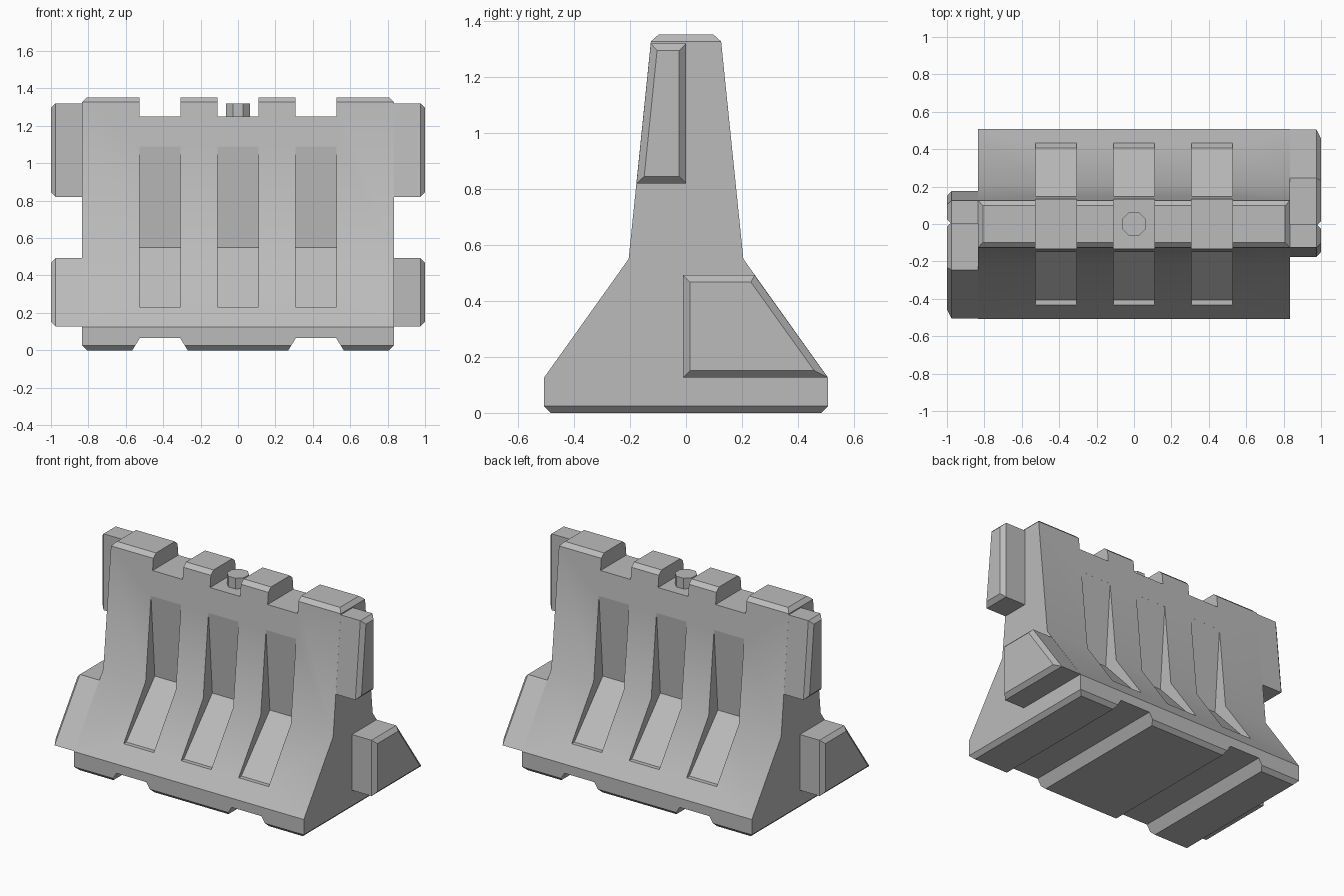
import bpy, bmesh, math
from mathutils import Matrix

cube = bpy.data.objects.get("Cube")
if cube:
    bpy.data.objects.remove(cube, do_unlink=True)

grey = bpy.data.materials.new("plain grey")
grey.use_nodes = True
grey.diffuse_color = (0.5, 0.5, 0.5, 1)
grey.node_tree.nodes["Principled BSDF"].inputs["Base Color"].default_value = (0.5, 0.5, 0.5, 1)

HALF = 0.833          # half length of the main body
CHAMFER = 0.025
BANDS = (-0.417, 0.0, 0.417)
BAND_HALF = 0.109


def prism(name, profile, axis, start, end, chamfer=None):
    """Extrude a profile along x (profile is y, z) or y (profile is x, z)."""
    bm = bmesh.new()
    place = (lambda a, b: (start, a, b)) if axis == "x" else (lambda a, b: (a, start, b))
    face = bm.faces.new([bm.verts.new(place(a, b)) for a, b in profile])
    out = bmesh.ops.extrude_face_region(bm, geom=[face])["geom"]
    move = (end - start, 0, 0) if axis == "x" else (0, end - start, 0)
    bmesh.ops.translate(bm, vec=move, verts=[g for g in out if isinstance(g, bmesh.types.BMVert)])
    bmesh.ops.recalc_face_normals(bm, faces=bm.faces)
    if chamfer:
        edges = [e for e in bm.edges if chamfer(e)]
        bmesh.ops.bevel(bm, geom=edges, offset=CHAMFER, segments=1, profile=0.5, affect="EDGES")
    return finish(name, bm)


def finish(name, bm):
    mesh = bpy.data.meshes.new(name)
    bm.to_mesh(mesh)
    bm.free()
    obj = bpy.data.objects.new(name, mesh)
    bpy.context.collection.objects.link(obj)
    mesh.materials.append(grey)
    return obj


def activate(obj):
    bpy.ops.object.select_all(action="DESELECT")
    obj.select_set(True)
    bpy.context.view_layer.objects.active = obj


def cut(target, cutter):
    cutter.hide_render = True
    mod = target.modifiers.new("cut", "BOOLEAN")
    mod.operation = "DIFFERENCE"
    mod.solver = "EXACT"
    mod.object = cutter
    activate(target)
    bpy.ops.object.modifier_apply(modifier=mod.name)
    bpy.data.objects.remove(cutter, do_unlink=True)


# Main body: flared cross-section with chamfered top and bottom rims
side = [(0.508, 0), (0.508, 0.125), (0.205, 0.55), (0.123, 1.352)]
outline = side + [(-y, z) for y, z in reversed(side)]


def on_rim(edge):
    zs = [v.co.z for v in edge.verts]
    return max(zs) < 0.01 or min(zs) > 1.34


body = prism("barrier_body", outline, "x", -HALF, HALF, on_rim)

# Sloped pockets on both long sides
for c in BANDS:
    for s in (1, -1):
        pocket = [(0.405, 0.23), (0.11, 0.55), (0.1495, 1.09), (0.6, 1.09), (0.6, 0.23)]
        cut(body, prism("pocket_cutter", [(s * y, z) for y, z in pocket], "x",
                        c - BAND_HALF, c + BAND_HALF))

# Notches along the top edge
for c in BANDS:
    l, r = c - BAND_HALF, c + BAND_HALF
    cut(body, prism("notch_cutter", [(l, 1.25), (r, 1.25), (r, 1.5), (l, 1.5)], "y", -0.4, 0.4))

# Flared lifting slots across the underside
for c in (BANDS[0], BANDS[2]):
    slot = [(c - 0.16, -0.02), (c + 0.16, -0.02), (c + 0.108, 0.065), (c - 0.108, 0.065)]
    cut(body, prism("slot_cutter", slot, "y", -0.8, 0.8))

activate(body)
bpy.ops.object.shade_smooth_by_angle(angle=math.radians(31))

# Interlocking end blocks, repeated by a half turn at the other end
upper = [(-0.177, 0.82), (0, 0.82), (0, 1.32), (-0.126, 1.32)]
lower = [(-0.01, 0.127), (0.506, 0.127), (0.245, 0.492), (-0.01, 0.492)]


def on_outer_face(edge):
    return min(v.co.x for v in edge.verts) > 0.99


for end, turn in (("left", 0), ("right", math.pi)):
    for level, profile in (("upper", upper), ("lower", lower)):
        block = prism(f"{level}_{end}_block", profile, "x", HALF, 1.0, on_outer_face)
        block.data.transform(Matrix.Rotation(turn, 4, "Z"))

# Eight-sided filler cap in the middle notch
bm = bmesh.new()
bmesh.ops.create_cone(bm, cap_ends=True, segments=8, radius1=0.068, radius2=0.068, depth=0.08,
                      matrix=Matrix.Translation((0, 0, 1.28)) @ Matrix.Rotation(math.pi / 8, 4, "Z"))
finish("filler_cap", bm)
